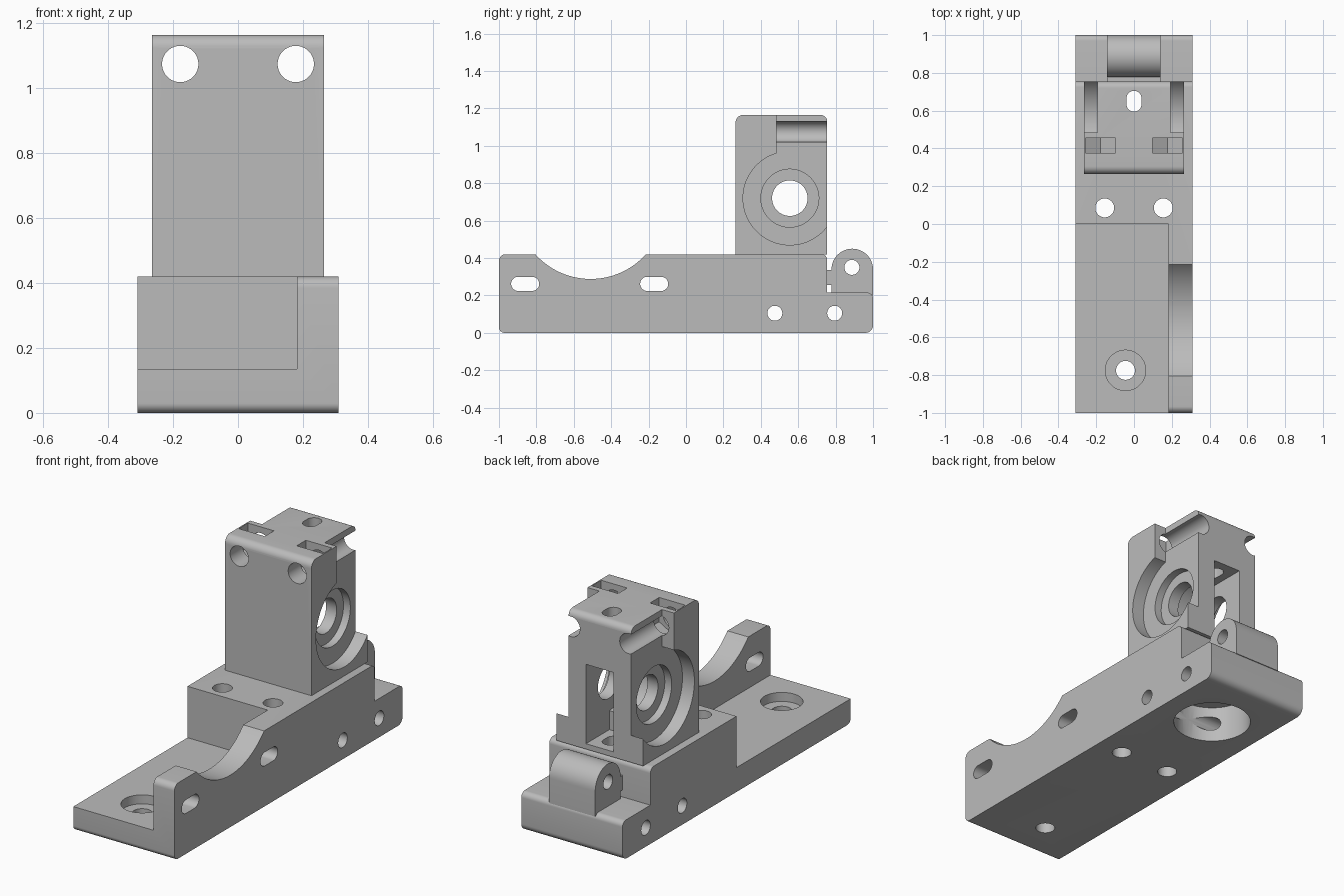
import bpy, bmesh, math
from mathutils import Vector

if "Cube" in bpy.data.objects:
    bpy.data.objects.remove(bpy.data.objects["Cube"])

grey = bpy.data.materials.new("plain grey")
grey.use_nodes = True
grey.diffuse_color = (0.5, 0.5, 0.5, 1)
grey.node_tree.nodes["Principled BSDF"].inputs["Base Color"].default_value = grey.diffuse_color


def rounded(points, steps=8):
    """Outline from (u, v, corner radius) points."""
    out = []
    for i, (u, v, r) in enumerate(points):
        p = Vector((u, v))
        if not r:
            out.append(p)
            continue
        a = (Vector(points[i - 1][:2]) - p).normalized()
        b = (Vector(points[(i + 1) % len(points)][:2]) - p).normalized()
        c = p + (a + b) * r
        for k in range(steps + 1):
            t = k / steps * math.pi / 2
            out.append(c - b * r * math.cos(t) - a * r * math.sin(t))
    return out


def circle(u, v, r, n=48, stretch=0, turn=0):
    """Circle, or a stadium when stretched along u."""
    out = []
    for k in range(n):
        t = 2 * math.pi * (k + 0.5) / n + turn
        out.append(Vector((u + r * math.cos(t) + math.copysign(stretch, math.cos(t)), v + r * math.sin(t))))
    return out


def prism(name, outline, lo, hi, axis="x"):
    """Extrude an outline along an axis; the outline uses the other two axes in order."""
    place = {"x": lambda p, w: (w, p[0], p[1]),
             "y": lambda p, w: (p[0], w, p[1]),
             "z": lambda p, w: (p[0], p[1], w)}[axis]
    bm = bmesh.new()
    ends = [[bm.verts.new(place(p, w)) for p in outline] for w in (lo, hi)]
    for ring in ends:
        bm.faces.new(ring)
    n = len(outline)
    for i in range(n):
        j = (i + 1) % n
        bm.faces.new((ends[0][i], ends[0][j], ends[1][j], ends[1][i]))
    bmesh.ops.recalc_face_normals(bm, faces=bm.faces)
    mesh = bpy.data.meshes.new(name)
    bm.to_mesh(mesh)
    bm.free()
    mesh.materials.append(grey)
    obj = bpy.data.objects.new(name, mesh)
    bpy.context.collection.objects.link(obj)
    return obj


def box(x0, x1, y0, y1, z0, z1):
    return prism("cutter", [(y0, z0), (y1, z0), (y1, z1), (y0, z1)], x0, x1)


def drill(outline, lo, hi, axis):
    return prism("cutter", outline, lo, hi, axis)


def carve(obj, cutters):
    """Subtract the cutters, bake the result and shade it."""
    for c in cutters:
        c.hide_render = True
        mod = obj.modifiers.new("cut", "BOOLEAN")
        mod.operation, mod.solver, mod.object = "DIFFERENCE", "EXACT", c
    bpy.context.view_layer.update()
    baked = bpy.data.meshes.new_from_object(obj.evaluated_get(bpy.context.evaluated_depsgraph_get()))
    obj.modifiers.clear()
    obj.data = baked
    for c in cutters:
        bpy.data.objects.remove(c)
    bpy.ops.object.select_all(action="DESELECT")
    obj.select_set(True)
    bpy.context.view_layer.objects.active = obj
    bpy.ops.object.shade_smooth_by_angle(angle=math.radians(25))


PATH_Y = 0.635   # vertical feed axis
AXLE = (0.555, 0.72)


def feed_path(z0, z1):
    return drill([Vector((p.y, p.x)) for p in circle(0.65, 0, 0.04, stretch=0.015)], z0, z1, "z")


# Base: long rounded side profile with a low floor at the front
base = prism("base", rounded([(-1, 0, 0.03), (1, 0, 0.04), (1, 0.215, 0.03), (0.755, 0.215, 0),
                              (0.755, 0.42, 0.03), (-1, 0.42, 0.035)]), -0.31, 0.31)
cuts = [box(-0.5, 0.182, -1.2, 0, 0.135, 0.6)]
cuts.append(drill(circle(-0.51, 0.685, 0.397, 96), 0.1, 0.5, "x"))       # dip in side wall
for y in (-0.86, -0.17):                                                 # wall slots
    cuts.append(drill(circle(y, 0.262, 0.038, stretch=0.037), 0.1, 0.5, "x"))
for y in (0.475, 0.795):                                                 # cross holes
    cuts.append(drill(circle(y, 0.105, 0.04), -0.5, 0.5, "x"))
for x in (-0.155, 0.155):                                                # upright holes
    cuts.append(drill(circle(x, 0.085, 0.05), -0.1, 0.6, "z"))
cuts.append(drill(circle(-0.045, -0.775, 0.05), -0.1, 0.3, "z"))
cuts.append(drill(circle(-0.045, -0.775, 0.107), 0.085, 0.3, "z"))
cuts.append(drill(circle(0, PATH_Y, 0.2, 64), -0.1, 0.2, "z"))           # nozzle socket
cuts.append(drill(circle(0, PATH_Y, 0.115, 64), 0.15, 0.32, "z"))
cuts.append(feed_path(0.25, 0.6))
carve(base, cuts)

# Tower: upright housing with bearing recesses on both sides
tower = prism("tower", rounded([(0.265, 0.42, 0), (0.755, 0.42, 0), (0.755, 1.165, 0.035),
                                (0.265, 1.165, 0.04)]), -0.265, 0.265)
cuts = []
for s in (-1, 1):
    def side(outline, a, b):
        cuts.append(drill(outline, min(s * a, s * b), max(s * a, s * b), "x"))
    side(circle(*AXLE, 0.25, 96), 0.192, 0.4)
    side([(0.485, 0.75), (0.9, 0.75), (0.9, 1.3), (0.485, 1.3)], 0.192, 0.4)
    side(circle(*AXLE, 0.155, 64), 0.15, 0.3)
    side(circle(*AXLE, 0.095), 0.05, 0.3)
    cuts.append(drill(circle(s * 0.178, 1.075, 0.056), 0.1, 0.9, "y"))   # long bolt holes
    nut = [(s * 0.178 + u, v) for u, v in
           ((-0.08, 1.03), (0, 0.985), (0.08, 1.03), (0.08, 1.3), (-0.08, 1.3))]
    cuts.append(drill(nut, 0.375, 0.455, "y"))                           # nut pockets
cuts.append(drill(circle(*AXLE, 0.165, 64), -0.085, 0.085, "x"))         # gear chamber
cuts.append(box(-0.085, 0.085, 0.55, 0.9, 0.45, 0.89))                   # rear window
cuts.append(feed_path(0.3, 1.3))
carve(tower, cuts)

# Hinge lug on the rear step
lug = prism("hinge_lug", [(0.778, 0.2), (1, 0.2)] +
            [(0.889 + 0.111 * math.cos(math.pi * k / 24), 0.339 + 0.111 * math.sin(math.pi * k / 24))
             for k in range(25)], -0.143, 0.14)
carve(lug, [drill(circle(0.887, 0.35, 0.04), -0.5, 0.5, "x")])

# Short web joining the lug to the block
web = prism("lug_web", [(0.74, 0.255), (0.79, 0.255), (0.79, 0.335), (0.74, 0.335)], -0.14, 0.14)
